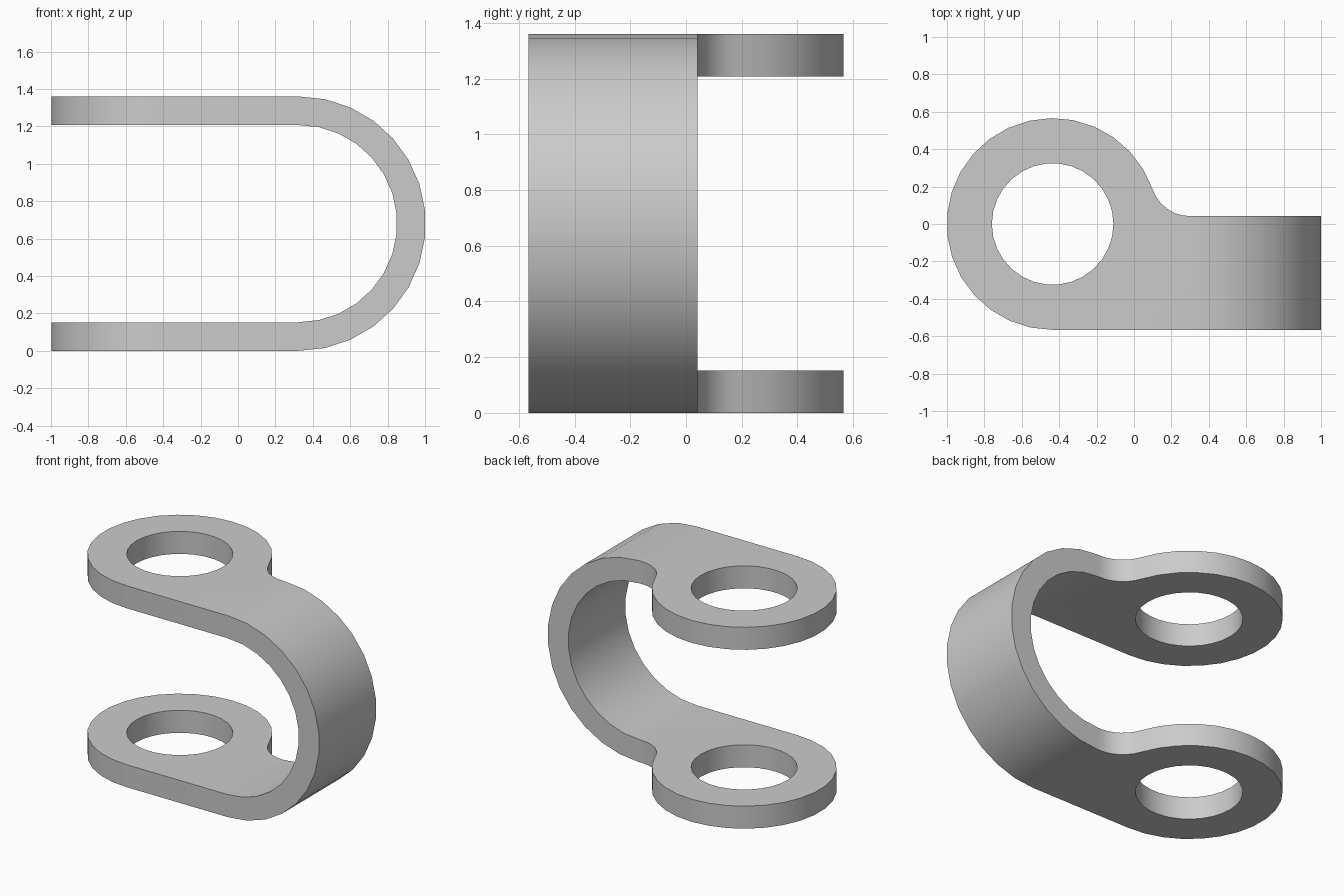
import bpy, bmesh
from math import sin, cos, radians, atan2, degrees, hypot

cube = bpy.data.objects.get("Cube")
if cube:
    bpy.data.objects.remove(cube)

HEIGHT, THICK = 1.36, 0.152
BEND_R = HEIGHT / 2
BEND_X = 1 - BEND_R * cos(radians(6))
EYE_X, EYE_R, HOLE_R = -0.435, 0.566, 0.325
BACK_Y, FILLET_X = 0.042, 0.30


def arc(cx, cy, r, start, end, steps):
    """Points along an arc, both ends included, angles in degrees."""
    angles = [radians(start + (end - start) * i / steps) for i in range(steps + 1)]
    return [(cx + r * cos(a), cy + r * sin(a)) for a in angles]


# Fillet tangent to the eye and to the straight back edge of the strap
dx = FILLET_X - EYE_X
fillet_r = (dx**2 + BACK_Y**2 - EYE_R**2) / (2 * (EYE_R - BACK_Y))
fillet_y = BACK_Y + fillet_r
touch = degrees(atan2(fillet_y, dx))

# Plan outline of one arm, and its hole
outline = [(BEND_X, -EYE_R), (BEND_X, BACK_Y)]
outline += arc(FILLET_X, fillet_y, fillet_r, 270, 180 + touch, 6)
outline += arc(EYE_X, 0, EYE_R, touch, 270, 21)[1:]
hole = arc(EYE_X, 0, HOLE_R, 0, 360, 30)[:-1]

bm = bmesh.new()


def add_arm(z):
    edges = []
    for loop in (outline, hole):
        verts = [bm.verts.new((x, y, z)) for x, y in loop]
        edges += [bm.edges.new((verts[i - 1], verts[i])) for i in range(len(verts))]
    bmesh.ops.triangle_fill(bm, edges=edges, use_beauty=True)


# Lower and upper arms
add_arm(0)
add_arm(HEIGHT)

# Half-round bend joining the arms
rows = [[bm.verts.new((x, y, z)) for y in (-EYE_R, BACK_Y)]
        for x, z in arc(BEND_X, HEIGHT / 2, BEND_R, -90, 90, 15)]
for a, b in zip(rows, rows[1:]):
    bm.faces.new((a[0], a[1], b[1], b[0]))

# Weld into one sheet with normals pointing outward
bmesh.ops.remove_doubles(bm, verts=bm.verts, dist=0.0005)
bmesh.ops.recalc_face_normals(bm, faces=bm.faces)
lowest = min(bm.faces, key=lambda f: f.calc_center_median().z)
if lowest.normal.z > 0:
    bmesh.ops.reverse_faces(bm, faces=bm.faces)

mesh = bpy.data.meshes.new("bent_strap_clip")
bm.to_mesh(mesh)
bm.free()
clip = bpy.data.objects.new("bent_strap_clip", mesh)
bpy.context.collection.objects.link(clip)

# Plain grey metal
grey = bpy.data.materials.new("plain_grey")
grey.use_nodes = True
colour = (0.6, 0.6, 0.6, 1)
grey.diffuse_color = colour
grey.node_tree.nodes["Principled BSDF"].inputs["Base Color"].default_value = colour
mesh.materials.append(grey)

# Thicken inward, then smooth the curved sides
bpy.ops.object.select_all(action="DESELECT")
clip.select_set(True)
bpy.context.view_layer.objects.active = clip
solid = clip.modifiers.new("thickness", "SOLIDIFY")
solid.thickness = THICK
solid.offset = -1
solid.use_even_offset = True
bpy.ops.object.modifier_apply(modifier=solid.name)
bpy.ops.object.shade_smooth_by_angle(angle=radians(30))
